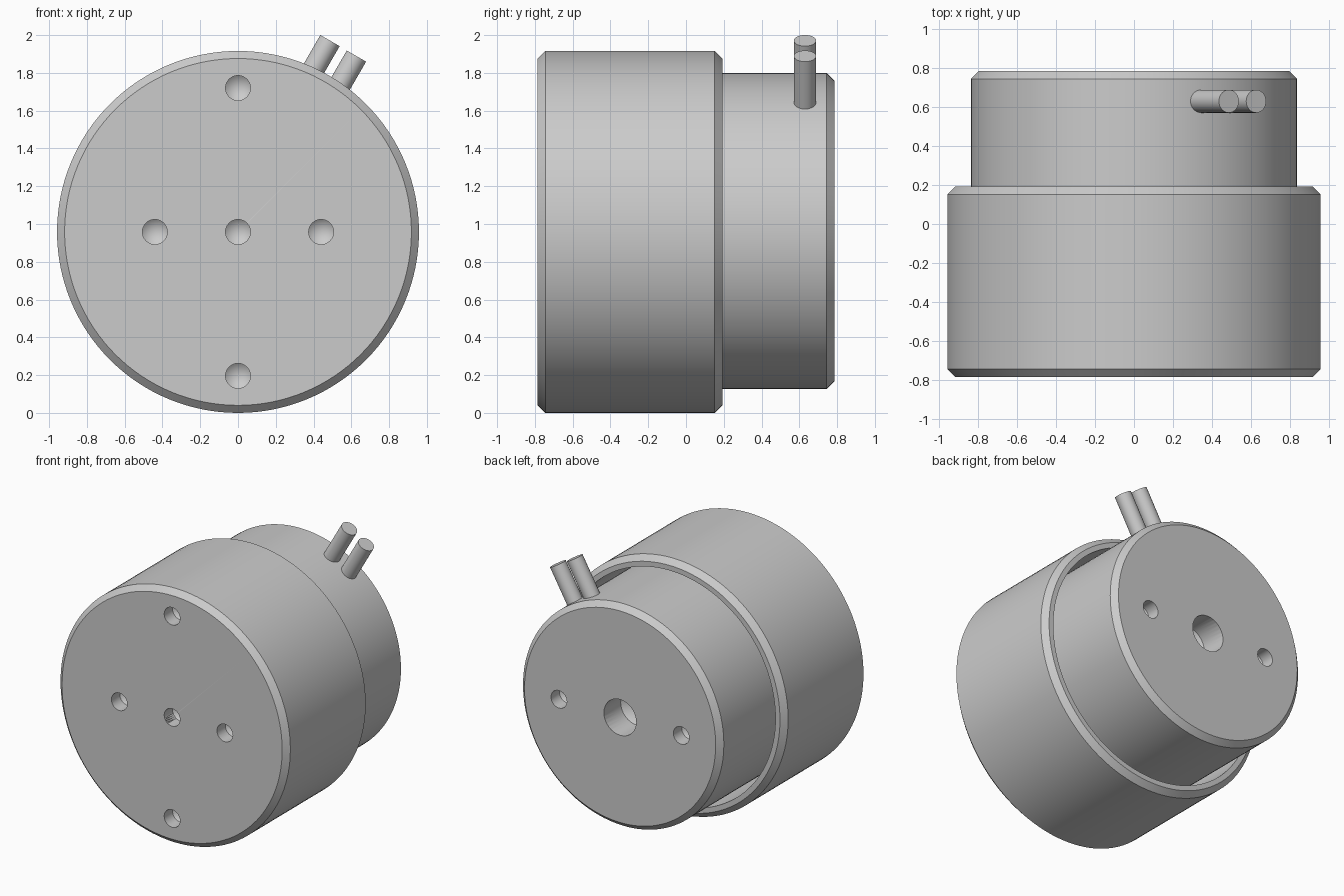
import bpy, bmesh, math
from mathutils import Matrix, Vector

if "Cube" in bpy.data.objects:
    bpy.data.objects.remove(bpy.data.objects["Cube"])

CZ = 0.958  # height of the main axis


def lathe(name, profile, origin, axis, steps):
    """Revolve (radius, distance) points around an axis through origin."""
    bm = bmesh.new()
    verts = [bm.verts.new((r, 0, h)) for r, h in profile]
    edges = [bm.edges.new(pair) for pair in zip(verts, verts[1:])]
    bmesh.ops.spin(bm, geom=verts + edges, cent=(0, 0, 0), axis=(0, 0, 1),
                   angle=2 * math.pi, steps=steps)
    bmesh.ops.remove_doubles(bm, verts=bm.verts, dist=1e-5)
    bmesh.ops.recalc_face_normals(bm, faces=bm.faces)
    rot = Vector(axis).to_track_quat('Z', 'Y').to_matrix().to_4x4()
    bm.transform(Matrix.Translation(origin) @ rot)
    mesh = bpy.data.meshes.new(name)
    bm.to_mesh(mesh)
    bm.free()
    obj = bpy.data.objects.new(name, mesh)
    bpy.context.collection.objects.link(obj)
    return obj


def smooth(obj):
    bpy.ops.object.select_all(action='DESELECT')
    obj.select_set(True)
    bpy.context.view_layer.objects.active = obj
    bpy.ops.object.shade_smooth_by_angle(angle=math.radians(30))


def drill(obj, x, z, y, direction, radius, depth):
    """Blind hole with a conical bottom, removed from obj."""
    tip = depth + radius * 0.8
    cutter = lathe("hole_cutter", [(0, -0.1), (radius, -0.1), (radius, depth), (0, tip)],
                   (x, y, z), (0, direction, 0), 32)
    mod = obj.modifiers.new("hole", 'BOOLEAN')
    mod.operation = 'DIFFERENCE'
    mod.solver = 'EXACT'
    mod.object = cutter
    bpy.context.view_layer.objects.active = obj
    bpy.ops.object.modifier_apply(modifier=mod.name)
    bpy.data.objects.remove(cutter)


# Outer rotating bell: a cup open at the back
bell = lathe("bell", [(0, -0.785), (0.918, -0.785), (0.958, -0.745), (0.958, 0.152),
                      (0.918, 0.192), (0.88, 0.192), (0.88, -0.5), (0, -0.5)],
             (0, 0, CZ), (0, 1, 0), 128)
for x, z in [(0, CZ), (-0.44, CZ), (0.44, CZ), (0, CZ - 0.762), (0, CZ + 0.762)]:
    drill(bell, x, z, -0.785, 1, 0.066, 0.1)

# Inner fixed body, reaching out of the bell
body = lathe("inner_body", [(0, -0.45), (0.837, -0.45), (0.837, 0.745),
                            (0.797, 0.785), (0, 0.785)],
             (0, 0, CZ + 0.005), (0, 1, 0), 128)
drill(body, 0, CZ, 0.785, -1, 0.135, 0.2)
for side in (-1, 1):
    drill(body, side * 0.51, CZ, 0.785, -1, 0.066, 0.1)

smooth(bell)
smooth(body)

# Two slanted cable stubs
lean = Vector((0.5, 0, 0.866))
for i, (x, z) in enumerate([(0.487, 1.971), (0.627, 1.889)]):
    stub = lathe(f"cable_stub_{i + 1}", [(0, -0.4), (0.059, -0.4), (0.059, 0), (0, 0)],
                 (x, 0.63, z), lean, 32)
    smooth(stub)
